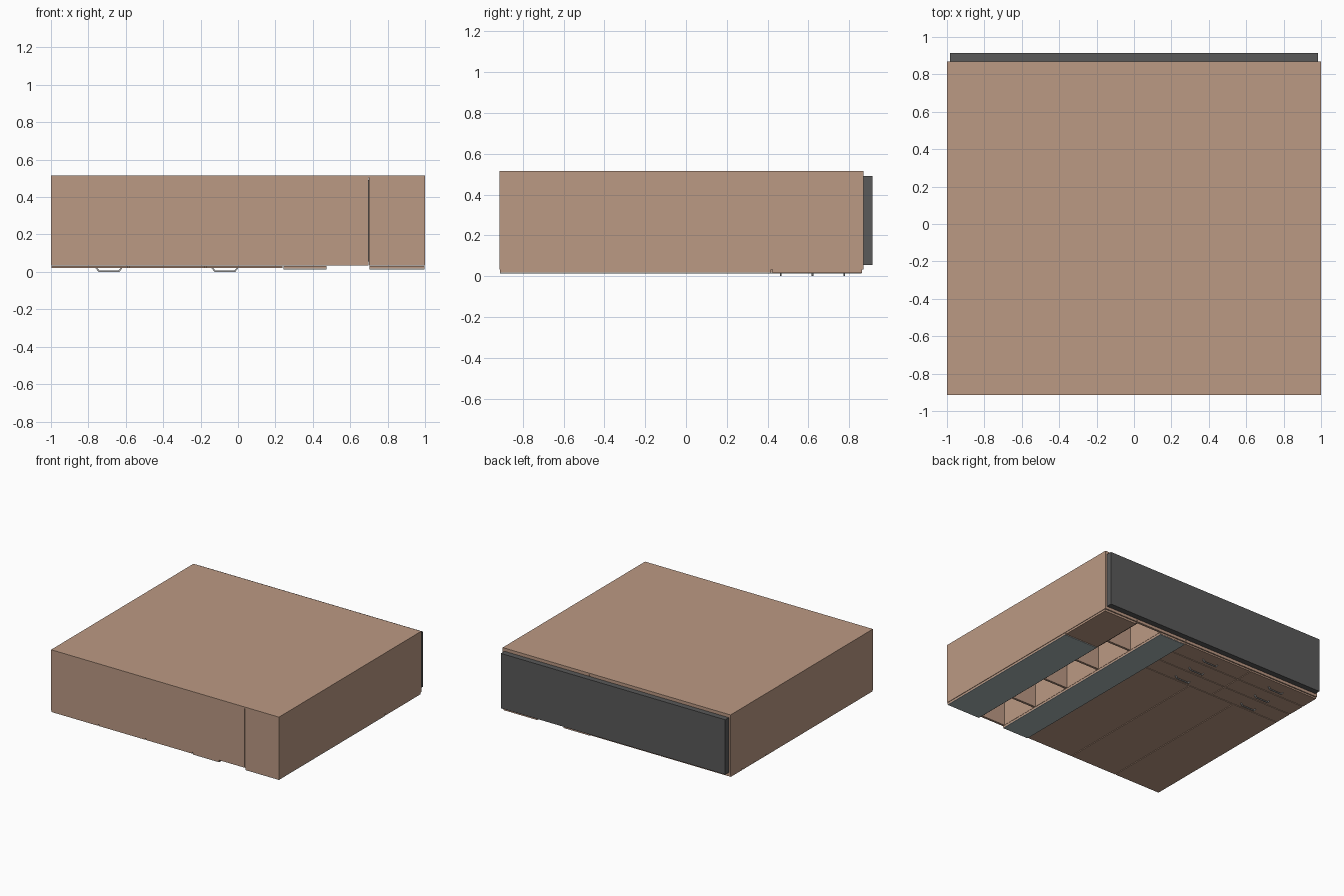
import bpy, bmesh

if "Cube" in bpy.data.objects:
    bpy.data.objects.remove(bpy.data.objects["Cube"])


def material(name, rgb):
    m = bpy.data.materials.new(name)
    m.diffuse_color = (*rgb, 1)
    m.use_nodes = True
    m.node_tree.nodes["Principled BSDF"].inputs["Base Color"].default_value = m.diffuse_color
    return m


WOOD = material("wood", (0.50, 0.32, 0.23))
DARK = material("dark_base", (0.10, 0.10, 0.10))
GLASS = material("mirror_glass", (0.40, 0.46, 0.47))
METAL = material("handle_metal", (0.45, 0.45, 0.45))
T = 0.018                       # board thickness
Y0, Y1 = -0.915, 0.87           # wardrobe top and bottom
Z0, Z1 = 0.033, 0.515           # carcass front and back


def box(name, x, y, z, mat=WOOD):
    bpy.ops.mesh.primitive_cube_add(
        size=1, location=[(a + b) / 2 for a, b in (x, y, z)])
    ob = bpy.context.object
    ob.name = name
    ob.scale = [b - a for a, b in (x, y, z)]
    bpy.ops.object.transform_apply(location=False, rotation=False, scale=True)
    ob.data.materials.append(mat)
    return ob


def front(name, x, y, z=0.02, mat=WOOD):
    # door or drawer front with a narrow gap all round
    g = 0.003
    return box(name, (x[0] + g, x[1] - g), (y[0] + g, y[1] - g), (z, Z0 - 0.001), mat)


def carcass(name, x0, x1):
    box(name + "_left_side", (x0, x0 + T), (Y0, Y1), (Z0, Z1 - 0.01))
    box(name + "_right_side", (x1 - T, x1), (Y0, Y1), (Z0, Z1 - 0.01))
    box(name + "_top_board", (x0 + T, x1 - T), (Y0, Y0 + T), (Z0, Z1 - 0.01))
    box(name + "_bottom_board", (x0 + T, x1 - T), (Y1 - T, Y1), (Z0, Z1 - 0.01))


def handle(name, cx, cy):
    # trapezoid bow handle swept through its width
    outer = [(-0.072, 0.021), (-0.056, 0.0), (0.056, 0.0), (0.072, 0.021)]
    inner = [(-0.062, 0.021), (-0.051, 0.007), (0.051, 0.007), (0.062, 0.021)]
    bm = bmesh.new()
    for i in range(3):
        quad = [outer[i], outer[i + 1], inner[i + 1], inner[i]]
        f = bm.faces.new([bm.verts.new((cx + px, cy - 0.004, pz)) for px, pz in quad])
        ext = bmesh.ops.extrude_face_region(bm, geom=[f], use_keep_orig=True)["geom"]
        bmesh.ops.translate(bm, vec=(0, 0.008, 0),
                            verts=[v for v in ext if isinstance(v, bmesh.types.BMVert)])
    bmesh.ops.recalc_face_normals(bm, faces=bm.faces)
    me = bpy.data.meshes.new(name)
    bm.to_mesh(me)
    bm.free()
    me.materials.append(METAL)
    bpy.context.collection.objects.link(bpy.data.objects.new(name, me))


# carcasses, shared back panel and plinth
carcass("wide_cabinet", -1.0, 0.24)
carcass("shelf_cabinet", 0.241, 0.699)
carcass("narrow_cabinet", 0.70, 1.0)
box("back_panel", (-1.0, 1.0), (Y0, Y1), (Z1 - 0.01, Z1))
box("plinth", (-0.985, 0.985), (Y1, 0.915), (0.055, 0.49), DARK)

# wide cabinet: three doors over two columns of three drawers
SPLIT = 0.42
box("drawer_shelf", (-1 + T, 0.24 - T), (SPLIT - T / 2, SPLIT + T / 2), (Z0, Z1 - 0.01))
w = 1.24 / 3
for i in range(3):
    front(f"door_{i + 1}", (-1 + w * i, -1 + w * (i + 1)), (Y0, SPLIT))
h = (0.865 - SPLIT) / 3
for c in range(2):
    x0 = -1 + 0.62 * c
    for r in range(3):
        front(f"drawer_{c + 1}_{r + 1}", (x0, x0 + 0.62),
              (SPLIT + h * r, SPLIT + h * (r + 1)))
        handle(f"handle_{c + 1}_{r + 1}", x0 + 0.31, 0.465 + 0.155 * r)

# shelf cabinet: mirror door beside five open compartments
box("shelf_divider", (0.455, 0.473), (Y0 + T, Y1 - T), (Z0, Z1 - 0.01))
front("mirror_door_board", (0.24, 0.475), (Y0, 0.865), 0.018)
box("mirror_door_glass", (0.243, 0.472), (Y0 + 0.004, 0.86), (0.014, 0.018), GLASS)
pitch = (Y1 - Y0) / 5
for i in range(1, 5):
    y = Y0 + pitch * i
    box(f"open_shelf_{i}", (0.473, 0.699 - T), (y - T / 2, y + T / 2), (Z0, Z1 - 0.01))

# narrow cabinet: mirror door over a plain lower door
front("narrow_mirror_board", (0.70, 1.0), (Y0, SPLIT), 0.018)
box("narrow_mirror_glass", (0.703, 0.997), (Y0 + 0.004, SPLIT - 0.004), (0.014, 0.018), GLASS)
front("narrow_lower_door", (0.70, 1.0), (SPLIT, 0.865), 0.016)
box("narrow_shelf", (0.70 + T, 1 - T), (SPLIT - T / 2, SPLIT + T / 2), (Z0, Z1 - 0.01))
